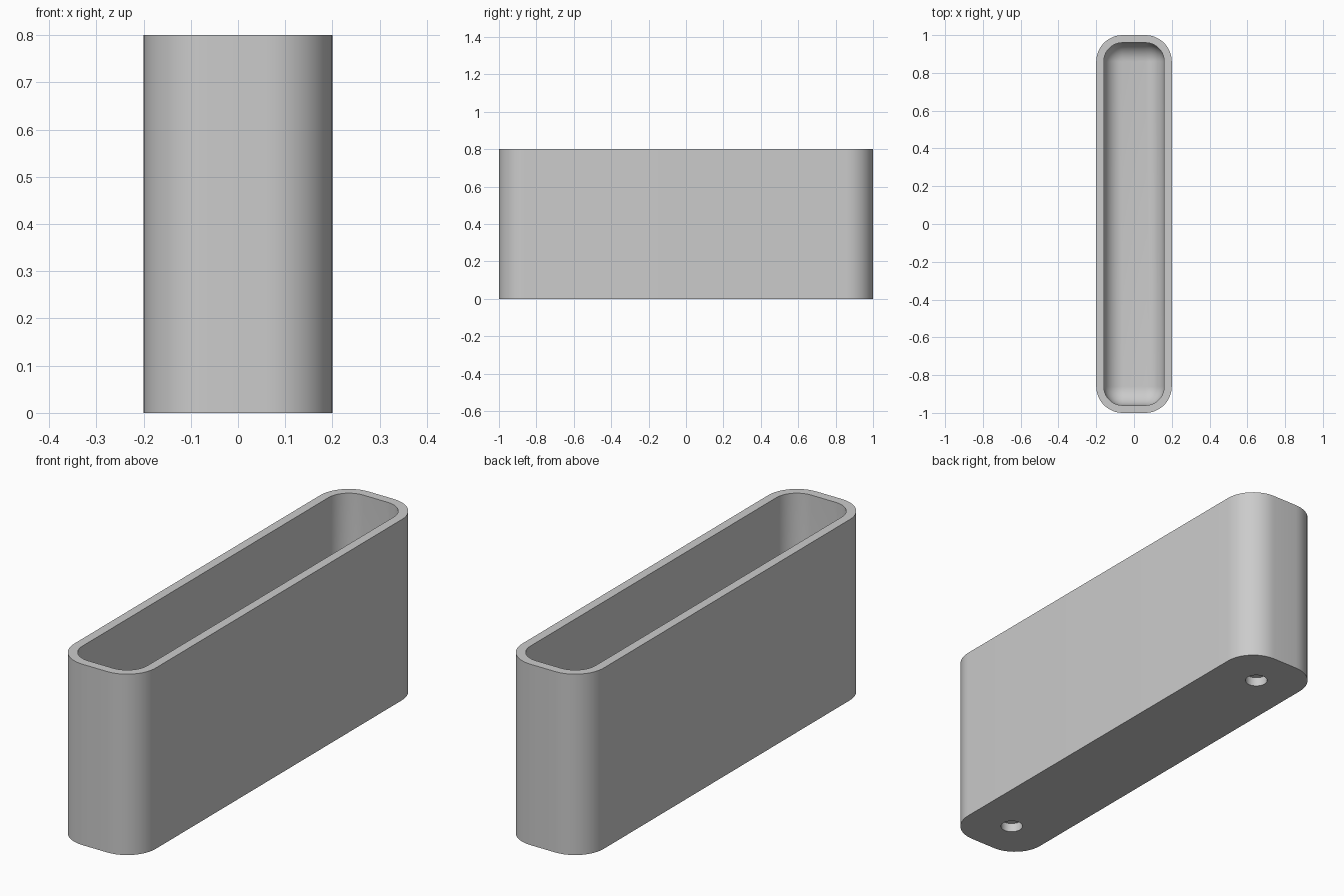
import bpy, bmesh, math

if "Cube" in bpy.data.objects:
    bpy.data.objects.remove(bpy.data.objects["Cube"])

HX, HY, HEIGHT = 0.20, 1.00, 0.80      # outer half sizes and height
R_OUT, WALL, FLOOR = 0.14, 0.04, 0.08  # corner radius, wall and floor thickness
STEPS = 12                             # segments per rounded corner

grey = bpy.data.materials.new("light_grey")
grey.diffuse_color = (0.60, 0.60, 0.60, 1)
grey.use_nodes = True
grey.node_tree.nodes["Principled BSDF"].inputs["Base Color"].default_value = grey.diffuse_color


def ring(bm, inset, z):
    """Rounded rectangle of vertices, inset from the outer wall."""
    r = max(R_OUT - inset, 0)
    cx, cy = HX - R_OUT, HY - R_OUT
    verts = []
    for k, (sx, sy) in enumerate([(1, 1), (-1, 1), (-1, -1), (1, -1)]):
        for i in range(STEPS + 1):
            a = math.pi / 2 * (k + i / STEPS)
            verts.append(bm.verts.new((sx * cx + r * math.cos(a),
                                       sy * cy + r * math.sin(a), z)))
    return verts


# Open tray: outer wall, flat rim, inner wall and rounded floor edge
bm = bmesh.new()
fillet = R_OUT - WALL
levels = [(0, 0), (0, HEIGHT), (WALL, HEIGHT)]
for i in range(9):
    a = math.pi / 2 * i / 8
    levels.append((WALL + fillet * (1 - math.cos(a)),
                   FLOOR + fillet * (1 - math.sin(a))))
rings = [ring(bm, inset, z) for inset, z in levels]
for low, high in zip(rings, rings[1:]):
    for i in range(len(low)):
        j = (i + 1) % len(low)
        bm.faces.new((low[i], low[j], high[j], high[i]))
bm.faces.new(rings[0][::-1])
bm.faces.new(rings[-1])
bmesh.ops.remove_doubles(bm, verts=bm.verts, dist=1e-5)
bmesh.ops.recalc_face_normals(bm, faces=bm.faces)
mesh = bpy.data.meshes.new("tray")
bm.to_mesh(mesh)
bm.free()
tray = bpy.data.objects.new("tray", mesh)
bpy.context.collection.objects.link(tray)
mesh.materials.append(grey)

# Two blind round holes in the underside
cutters = []
for y in (-0.81, 0.81):
    bpy.ops.mesh.primitive_cylinder_add(vertices=32, radius=0.046, depth=0.08,
                                        location=(0, y, 0))
    cutter = bpy.context.object
    cutter.name = "hole_cutter"
    cutter.hide_render = True
    cutter.data.materials.append(grey)
    cutters.append(cutter)
    mod = tray.modifiers.new("hole", 'BOOLEAN')
    mod.operation = 'DIFFERENCE'
    mod.solver = 'EXACT'
    mod.object = cutter

# Apply the cuts, drop the cutters and shade smoothly
bpy.ops.object.select_all(action='DESELECT')
tray.select_set(True)
bpy.context.view_layer.objects.active = tray
for mod in list(tray.modifiers):
    bpy.ops.object.modifier_apply(modifier=mod.name)
for cutter in cutters:
    bpy.data.objects.remove(cutter, do_unlink=True)
bpy.ops.object.shade_smooth_by_angle(angle=math.radians(30))
